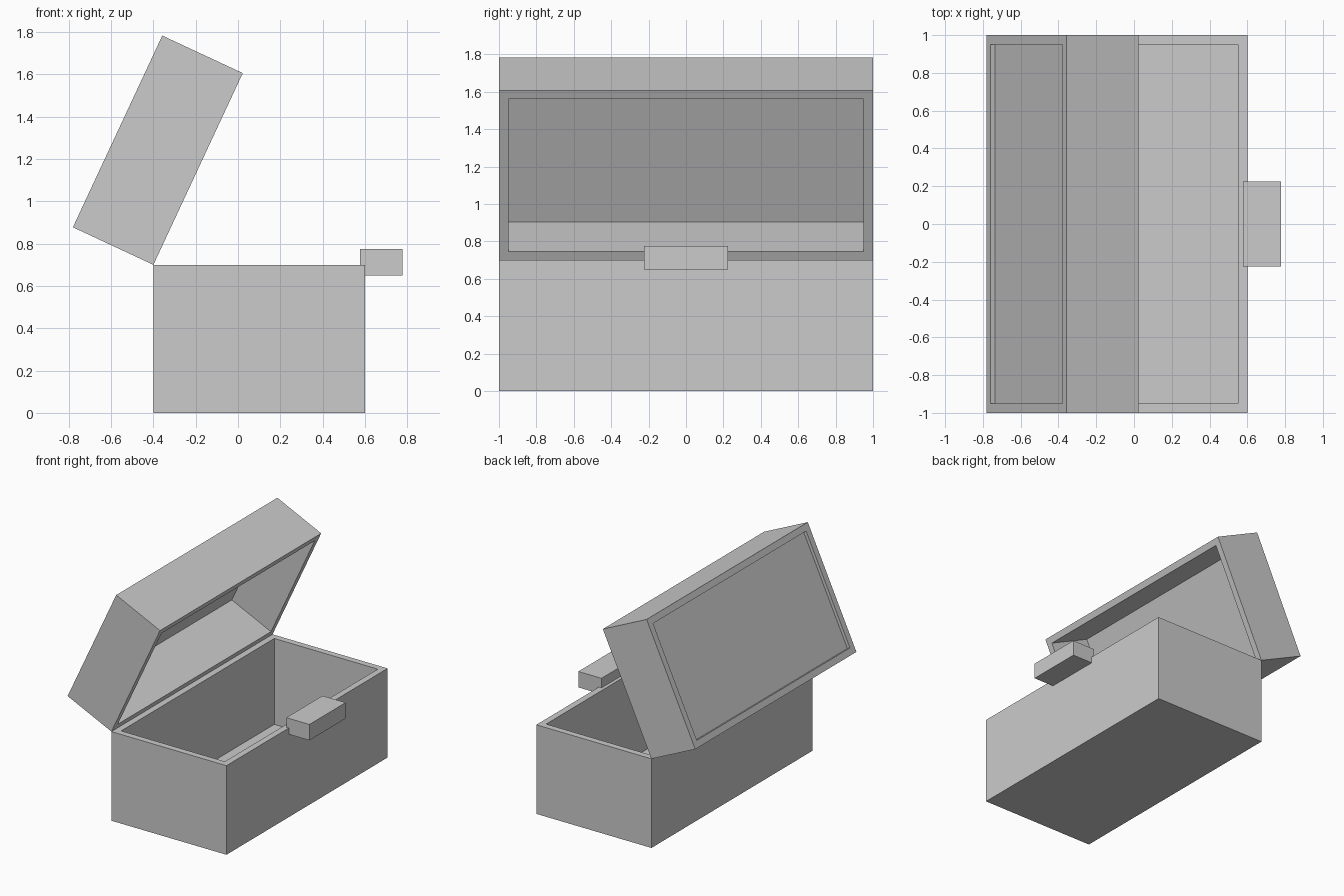
import bpy, bmesh, math
from mathutils import Matrix, Vector

if "Cube" in bpy.data.objects:
    bpy.data.objects.remove(bpy.data.objects["Cube"])

WALL = 0.05


def recess(bm, z_sign, depth):
    """Inset the face pointing along z_sign and sink it into the box."""
    face = max(bm.faces, key=lambda f: f.normal.z * z_sign)
    bmesh.ops.inset_region(bm, faces=[face], thickness=WALL, use_even_offset=True)
    res = bmesh.ops.inset_region(bm, faces=[face], thickness=0.0, depth=0.0)
    bmesh.ops.translate(bm, verts=face.verts, vec=(0, 0, -z_sign * depth))


def box(name, lo, hi, recesses=()):
    lo, hi = Vector(lo), Vector(hi)
    bm = bmesh.new()
    bmesh.ops.create_cube(bm, size=1)
    bmesh.ops.scale(bm, vec=hi - lo, verts=bm.verts)
    bmesh.ops.translate(bm, vec=(lo + hi) / 2, verts=bm.verts)
    bm.normal_update()
    for z_sign, depth in recesses:
        recess(bm, z_sign, depth)
        bm.normal_update()
    mesh = bpy.data.meshes.new(name)
    bm.to_mesh(mesh)
    bm.free()
    obj = bpy.data.objects.new(name, mesh)
    bpy.context.collection.objects.link(obj)
    return obj


# Open base with a thin floor
box("chest_base", (-0.4, -1, 0), (0.6, 1, 0.7), [(1, 0.675)])

# Lid modelled closed around its hinge line: hollow below, shallow panel on top
lid = box("chest_lid", (0, -1, 0), (1, 1, 0.42), [(-1, 0.375), (1, 0.025)])
lid.matrix_world = (Matrix.Translation((-0.4, 0, 0.7))
                    @ Matrix.Rotation(math.radians(-65), 4, 'Y'))

# Latch block overlapping the rim
box("latch", (0.577, -0.225, 0.65), (0.778, 0.225, 0.775))
